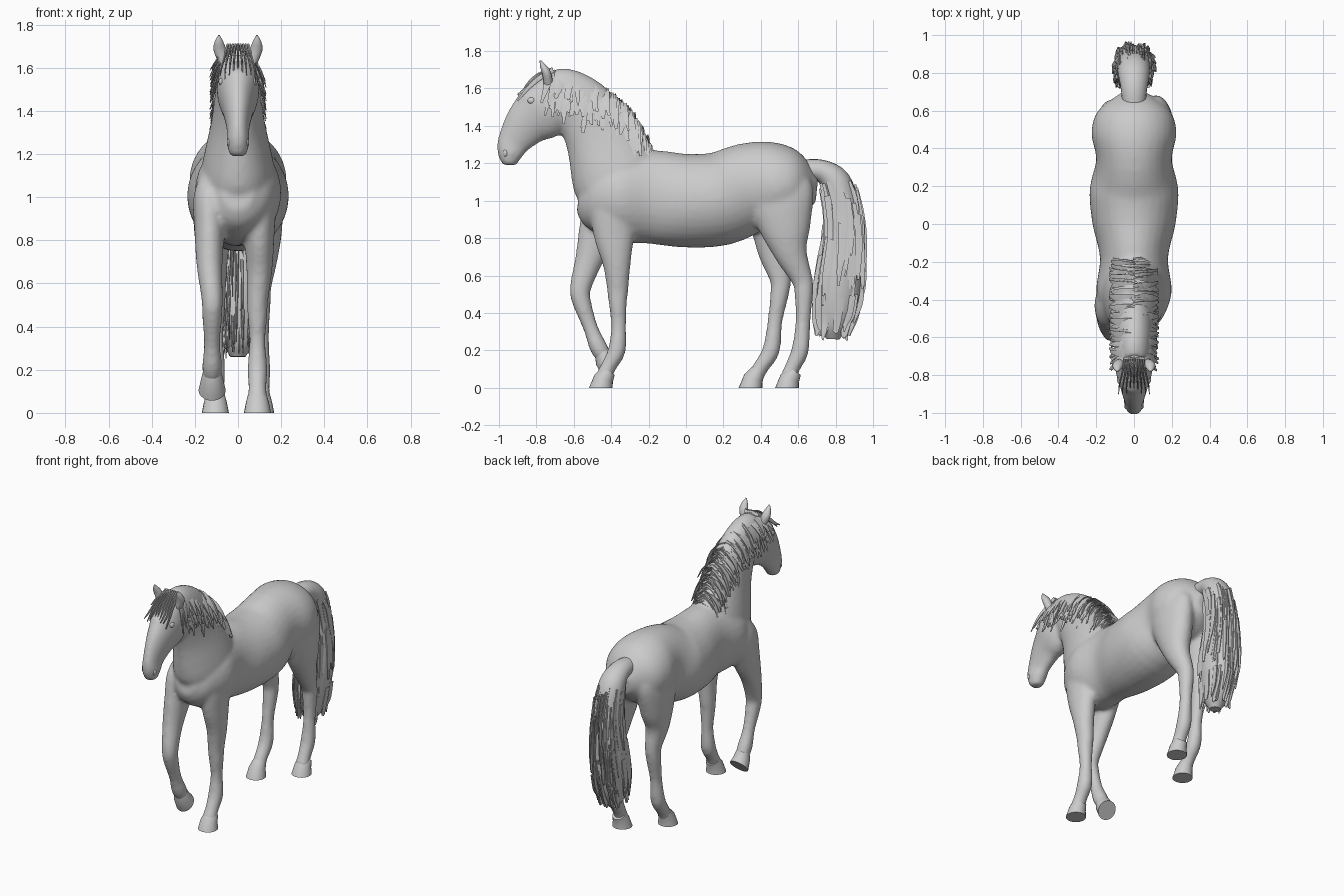
import bpy
import bmesh
import math
import random
from mathutils import Matrix, Vector

random.seed(7)

default_cube = bpy.data.objects.get("Cube")
if default_cube:
    bpy.data.objects.remove(default_cube, do_unlink=True)


def spline(rows, steps):
    """Smoothly interpolate rows of numbers (Catmull-Rom)."""
    rows = [Vector(r) for r in rows]
    ext = [rows[0] * 2 - rows[1]] + rows + [rows[-1] * 2 - rows[-2]]
    result = []
    for a, b, c, d in zip(ext, ext[1:], ext[2:], ext[3:]):
        for k in range(steps):
            t = k / steps
            result.append((b * 2 + (c - a) * t + (a * 2 - b * 5 + c * 4 - d) * t ** 2
                           + (b * 3 - a - c * 3 + d) * t ** 3) * 0.5)
    return result + [rows[-1]]


def loft(bm, sections, sides=20, steps=4):
    """Closed tube through sections of (x, y, z, half width, half depth)."""
    path = spline(sections, steps)
    rings = []
    for i, s in enumerate(path):
        before, after = path[max(i - 1, 0)], path[min(i + 1, len(path) - 1)]
        tangent = Vector((after[1] - before[1], after[2] - before[2])).normalized()
        ring = []
        for k in range(sides):
            a = math.tau * k / sides
            w, d = math.cos(a) * s[3], math.sin(a) * s[4]
            ring.append(bm.verts.new((s[0] + w, s[1] - tangent.y * d, s[2] + tangent.x * d)))
        rings.append(ring)
    for low, high in zip(rings, rings[1:]):
        for k in range(sides):
            n = (k + 1) % sides
            bm.faces.new((low[k], low[n], high[n], high[k]))
    bm.faces.new(rings[0][::-1])
    bm.faces.new(rings[-1])


def finish(name, bm):
    """Turn a bmesh into a smooth-shaded object."""
    bmesh.ops.recalc_face_normals(bm, faces=bm.faces[:])
    mesh = bpy.data.meshes.new(name)
    bm.to_mesh(mesh)
    bm.free()
    obj = bpy.data.objects.new(name, mesh)
    bpy.context.collection.objects.link(obj)
    bpy.context.view_layer.objects.active = obj
    bpy.ops.object.select_all(action="DESELECT")
    obj.select_set(True)
    bpy.ops.object.shade_smooth_by_angle(angle=math.radians(50))
    return obj


def central(rows):
    return [(0, *r) for r in rows]


# Trunk, neck and head: (y, z, half width, half depth)
trunk = central([
    (-.57, 1.03, .07, .09), (-.5, 1.02, .15, .18), (-.36, 1.02, .2, .24),
    (-.18, 1.02, .18, .25), (0, 1, .22, .25), (.18, 1.01, .235, .25),
    (.34, 1.07, .2, .24), (.48, 1.08, .225, .23), (.6, 1.07, .19, .18),
    (.7, 1.06, .06, .07)])
neck = central([
    (-.34, 1, .15, .2), (-.37, 1.12, .17, .24), (-.455, 1.34, .125, .195),
    (-.545, 1.49, .105, .165), (-.645, 1.57, .095, .14), (-.73, 1.6, .08, .11)])
head = central([
    (-.7, 1.64, .07, .07), (-.73, 1.56, .09, .13), (-.765, 1.485, .098, .16),
    (-.85, 1.41, .073, .125), (-.92, 1.315, .052, .09), (-.94, 1.25, .053, .07),
    (-.945, 1.19, .037, .037)])

# Half width and half depth shared by each pair of legs, from the trunk down
fore_girth = [(.03, .04), (.075, .12), (.07, .11), (.06, .075), (.05, .057), (.047, .05),
              (.038, .04), (.047, .048), (.042, .042), (.048, .045)]
hind_girth = [(.04, .1), (.09, .18), (.09, .14), (.07, .09), (.05, .058), (.047, .05),
              (.038, .04), (.046, .047), (.042, .042), (.048, .045)]

# Leg centre lines as (y, z)
left_fore = [(-.38, 1.14), (-.39, 1), (-.385, .82), (-.37, .66), (-.365, .52),
             (-.365, .46), (-.36, .33), (-.37, .2), (-.41, .12), (-.445, .05)]
right_fore = [(-.39, 1.14), (-.42, 1), (-.465, .84), (-.52, .68), (-.565, .53),
              (-.555, .45), (-.51, .32), (-.47, .22), (-.435, .16)]
left_hind = [(.48, 1.18), (.5, 1.05), (.53, .86), (.56, .72), (.62, .58),
             (.63, .5), (.625, .35), (.61, .2), (.57, .11), (.545, .05)]
right_hind = [(.47, 1.18), (.48, 1.05), (.48, .86), (.475, .72), (.505, .58),
              (.5, .5), (.475, .35), (.455, .2), (.4, .11), (.365, .05)]

# Fused skin
bm = bmesh.new()
for part in (trunk, neck, head):
    loft(bm, part, sides=32)
for x, line, girth in ((.09, left_fore, fore_girth), (-.12, right_fore, fore_girth),
                       (.105, left_hind, hind_girth), (-.105, right_hind, hind_girth)):
    loft(bm, [(x * 1.1 if z > .6 else x, y, z, w, d) for (y, z), (w, d) in zip(line, girth)])
body = finish("body", bm)
remesh = body.modifiers.new("Fuse", "REMESH")
remesh.mode = "VOXEL"
remesh.voxel_size = .013
remesh.use_smooth_shade = True
soften = body.modifiers.new("Soften", "SMOOTH")
soften.factor = .5
soften.iterations = 8


# Hooves, with the toe towards the front
def hoof(name, x, y, z=0, tilt=0):
    bm = bmesh.new()
    loft(bm, [(0, 0, 0, .063, .066), (0, .015, .05, .053, .053),
              (0, .04, .09, .042, .04)], steps=1)
    # Level the sole
    bm.verts.ensure_lookup_table()
    for v in bm.verts[:20]:
        v.co.z = 0
    bm.transform(Matrix.Translation((x, y, z)) @ Matrix.Rotation(math.radians(tilt), 4, "X"))
    finish(name, bm)


hoof("left_fore_hoof", .09, -.455)
hoof("right_fore_hoof", -.12, -.405, .105, 50)
hoof("left_hind_hoof", .105, .54)
hoof("right_hind_hoof", -.105, .345)

# Ears, eyes and nostrils
for side, label in ((1, "left"), (-1, "right")):
    bm = bmesh.new()
    loft(bm, [(.065 * side, -.735, 1.62, .025, .025), (.083 * side, -.745, 1.68, .03, .024),
              (.088 * side, -.765, 1.72, .02, .016), (.088 * side, -.78, 1.75, .004, .003)], 12)
    finish(label + "_ear", bm)
    for feature, place, size in (("eye", (.076, -.825, 1.535), (.014, .022, .018)),
                                 ("nostril", (.04, -.965, 1.255), (.012, .014, .02))):
        bm = bmesh.new()
        bmesh.ops.create_uvsphere(bm, u_segments=16, v_segments=10, radius=1)
        bm.transform(Matrix.Translation((place[0] * side, *place[1:])) @ Matrix.Diagonal((*size, 1)))
        finish(label + "_" + feature, bm)


def lock(bm, points, width):
    """Flat tapering strand of hair."""
    last = len(points) - 1
    loft(bm, [(*p, .007 * (1 - .7 * i / last), width * (1 - .75 * (i / last) ** 2))
              for i, p in enumerate(points)], sides=6, steps=3)


# Mane falling from the crest, fuller on the left
crest = spline([(-.72, 1.705), (-.6, 1.685), (-.45, 1.61), (-.31, 1.49), (-.2, 1.3)], 12)
bm = bmesh.new()
for y, z in crest:
    for side, length in ((1, .27), (1, .2), (-1, .15), (-1, .22)):
        drop = length * random.uniform(.7, 1.1)
        bulge = random.uniform(.9, 1.05) * side
        drift = random.uniform(-.06, .04)
        lock(bm, [(0, y, z - .01), (.05 * bulge, y + drift * .2, z - drop * .2),
                  (.095 * bulge, y + drift * .5, z - drop * .55),
                  (.125 * bulge, y + drift, z - drop)], random.uniform(.02, .035))
finish("mane", bm)

# Forelock lying on the forehead
bm = bmesh.new()
for i in range(9):
    x = (i - 4) * .012
    sag = abs(x) * .4
    lock(bm, [(x, -.71, 1.7), (x * 1.3, -.79, 1.67 - sag), (x * 1.6, -.85, 1.615 - sag),
              (x * 1.7, -.9, random.uniform(1.51, 1.57))], .016)
finish("forelock", bm)

# Tail core: (y, z, half width, half depth)
tail = central([
    (.62, 1.16, .06, .06), (.72, 1.16, .07, .06), (.8, 1.1, .085, .08),
    (.835, .97, .09, .09), (.845, .8, .1, .1), (.825, .6, .11, .12),
    (.81, .45, .1, .115), (.79, .33, .075, .08), (.785, .26, .035, .035)])
bm = bmesh.new()
loft(bm, tail)
finish("tail_core", bm)

# Loose strands hanging around the tail, wilder towards the end
bm = bmesh.new()
outline = spline(tail, 4)
for i in range(170):
    start = random.randint(8, len(outline) - 9)
    angle = random.uniform(0, math.tau)
    spread = random.uniform(.85, 1.03)
    wild = random.uniform(0, .05) * start / len(outline)
    points = []
    for j in (0, 3, 5, 7):
        _, y, z, w, d = outline[start + j]
        # Strands keep some spread where the core narrows
        w, d = max(w, .085), max(d, .08)
        flare = spread + j * wild
        points.append((math.cos(angle) * w * flare, y + math.sin(angle) * d * flare,
                       z + random.uniform(-.03, .01)))
    lock(bm, points, random.uniform(.016, .03))
finish("tail_strands", bm)
